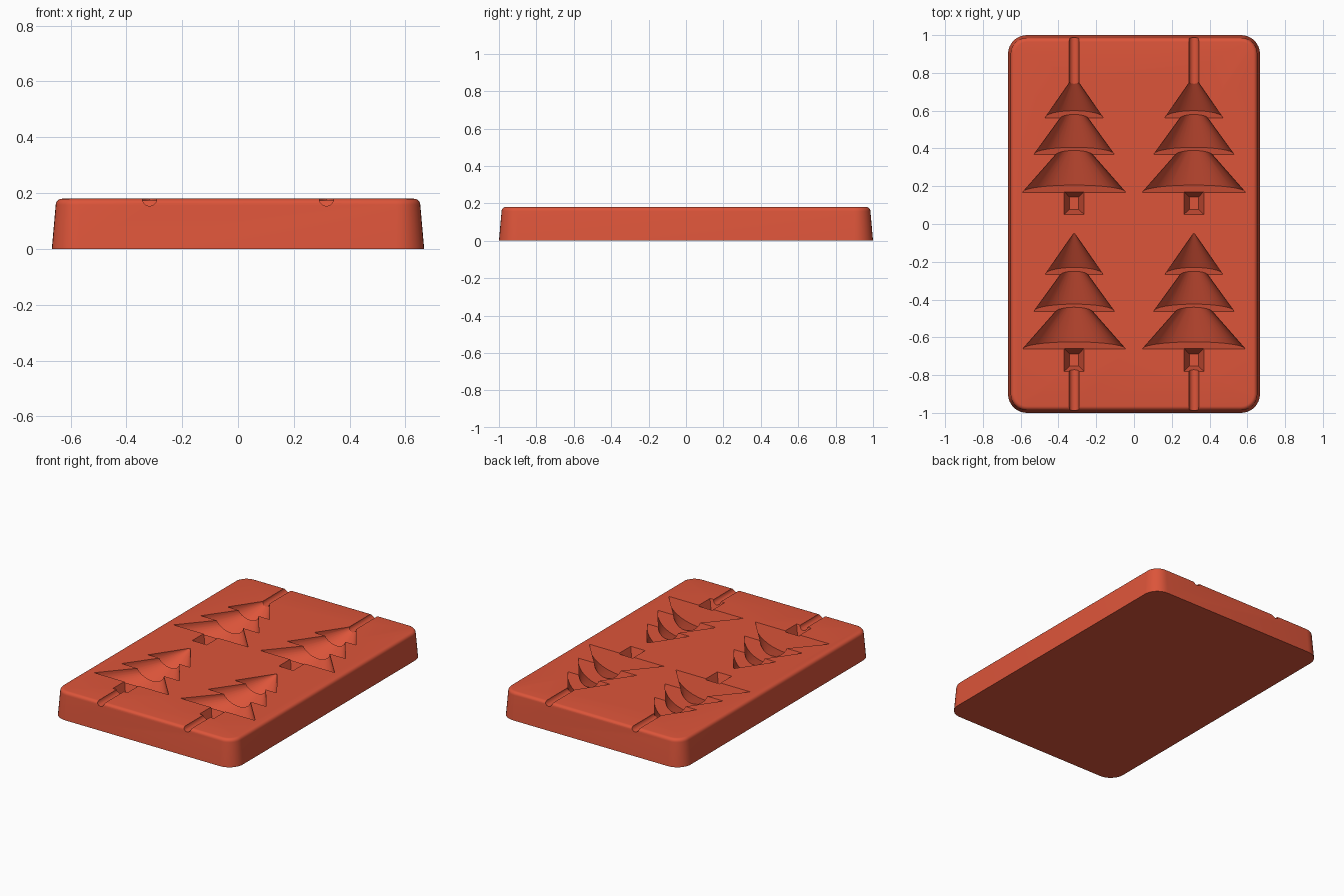
import bpy, bmesh
from math import sin, cos, pi

cube = bpy.data.objects.get("Cube")
if cube:
    bpy.data.objects.remove(cube)

TOP = 0.18
LIFT = 0.03          # how far cutters rise above the tray top
COLUMNS = (-0.317, 0.317)
ROWS = (0.0, -0.83)

clay = bpy.data.materials.new("terracotta red")
colour = (0.72, 0.09, 0.042, 1)
clay.diffuse_color = colour
clay.use_nodes = True
shader = clay.node_tree.nodes["Principled BSDF"]
shader.inputs["Base Color"].default_value = colour
shader.inputs["Roughness"].default_value = 0.6


def loft(name, rings):
    """Closed solid through rings that share one point count, facing outward."""
    bm = bmesh.new()
    loops = [[bm.verts.new(p) for p in ring] for ring in rings]
    n = len(loops[0])
    for a, b in zip(loops, loops[1:]):
        for i in range(n):
            j = (i + 1) % n
            bm.faces.new((a[i], a[j], b[j], b[i]))
    bm.faces.new(loops[0][::-1])
    bm.faces.new(loops[-1])
    if bm.calc_volume(signed=True) < 0:
        bmesh.ops.reverse_faces(bm, faces=bm.faces[:])
    mesh = bpy.data.meshes.new(name)
    bm.to_mesh(mesh)
    bm.free()
    mesh.materials.append(clay)
    obj = bpy.data.objects.new(name, mesh)
    bpy.context.collection.objects.link(obj)
    return obj


def rounded_rect(hx, hy, r, z, steps=8):
    """Rectangle outline with round corners."""
    pts = []
    for k, (sx, sy) in enumerate(((1, 1), (-1, 1), (-1, -1), (1, -1))):
        for i in range(steps + 1):
            a = (k + i / steps) * pi / 2
            pts.append((sx * (hx - r) + r * cos(a), sy * (hy - r) + r * sin(a), z))
    return pts


def trough(x, y, half, depth, lean=0.0, steps=20):
    """Flat U section whose plane leans along y as it goes down."""
    rise = y - lean * LIFT / depth
    pts = [(x + half, rise, TOP + LIFT)]
    for i in range(steps + 1):
        a = pi * i / steps
        pts.append((x + half * cos(a), y + lean * sin(a), TOP - depth * sin(a)))
    return pts + [(x - half, rise, TOP + LIFT)]


def box_ring(x, y0, y1, half, z):
    return [(x - half, y0, z), (x + half, y0, z), (x + half, y1, z), (x - half, y1, z)]


def volume(mesh):
    bm = bmesh.new()
    bm.from_mesh(mesh)
    result = bm.calc_volume(signed=True)
    bm.free()
    return result


def carve(target, cutter):
    """Cut a pocket and keep the first solver result that stays a full tray."""
    cutter.hide_render = True
    mod = target.modifiers.new("cut", 'BOOLEAN')
    mod.operation = 'DIFFERENCE'
    mod.object = cutter
    before = volume(target.data)
    carved = None
    for solver in ('MANIFOLD', 'EXACT'):
        mod.solver = solver
        bpy.context.view_layer.update()
        depsgraph = bpy.context.evaluated_depsgraph_get()
        result = bpy.data.meshes.new_from_object(target.evaluated_get(depsgraph))
        if before * 0.9 < volume(result) < before:
            carved = result
            break
    target.modifiers.remove(mod)
    if carved:
        target.data = carved
    bpy.data.objects.remove(cutter)


# Tray body: drafted walls with a rounded top rim
RIM = 0.022
rings = [rounded_rect(0.667, 1.0, 0.1, 0)]
for i in range(6):
    a = pi / 2 * i / 5
    inset = 0.014 + RIM * (1 - cos(a))
    rings.append(rounded_rect(0.667 - inset, 1 - inset, 0.1 - inset,
                              TOP - RIM + RIM * sin(a)))
tray = loft("mould_tray", rings)

# Tree tiers: start y, half width, depth, then base y, half width, depth
TIERS = (
    (0.78, 0.003, 0.003, 0.562, 0.154, 0.112),
    (0.60, 0.045, 0.045, 0.368, 0.213, 0.118),
    (0.41, 0.060, 0.060, 0.168, 0.273, 0.124),
)

for x in COLUMNS:
    for row in ROWS:
        for y0, w0, d0, y1, w1, d1 in TIERS:
            carve(tray, loft("tier_cutter", [
                trough(x, row + y0, w0, d0),
                trough(x, row + y1, w1, d1, 0.038)]))
        # Trunk pocket with sloping walls
        carve(tray, loft("trunk_cutter", [
            box_ring(x, row + 0.05, row + 0.172, 0.053, TOP + LIFT),
            box_ring(x, row + 0.05, row + 0.172, 0.053, TOP),
            box_ring(x, row + 0.078, row + 0.142, 0.024, TOP - 0.085)]))
    # Pouring channels from both ends
    for start, end in ((1.05, 0.74), (-1.05, -0.76)):
        carve(tray, loft("channel_cutter", [
            trough(x, start, 0.026, 0.026, steps=10),
            trough(x, end, 0.026, 0.026, steps=10)]))

bpy.ops.object.select_all(action='DESELECT')
tray.select_set(True)
bpy.context.view_layer.objects.active = tray
bpy.ops.object.shade_smooth_by_angle(angle=pi / 6)
